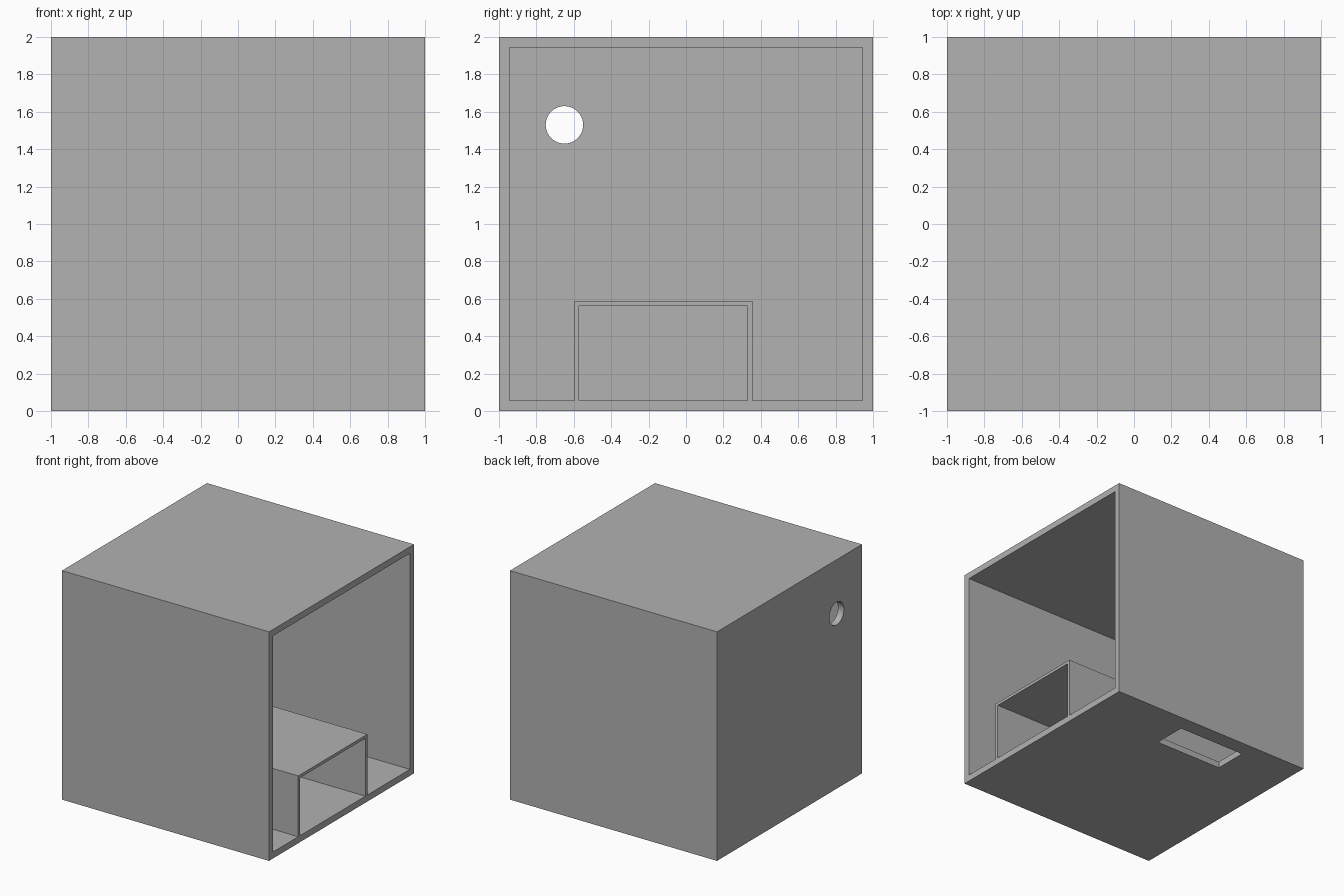
import bpy, bmesh, math
from mathutils import Matrix

cube = bpy.data.objects.get("Cube")
if cube:
    bpy.data.objects.remove(cube, do_unlink=True)

# Single flat grey
grey = bpy.data.materials.new("plain_grey")
grey.use_nodes = True
colour = (0.445, 0.445, 0.445, 1)
grey.diffuse_color = colour
grey.node_tree.nodes["Principled BSDF"].inputs["Base Color"].default_value = colour

WALL = 0.057
INNER = 1 - WALL
TOP = 2 - WALL


def make_object(name, bm):
    bmesh.ops.recalc_face_normals(bm, faces=bm.faces)
    mesh = bpy.data.meshes.new(name)
    bm.to_mesh(mesh)
    bm.free()
    mesh.materials.append(grey)
    obj = bpy.data.objects.new(name, mesh)
    bpy.context.collection.objects.link(obj)
    return obj


def prism(name, profile, x0, x1):
    """Extrude a (y, z) outline along x."""
    bm = bmesh.new()
    face = bm.faces.new([bm.verts.new((x0, y, z)) for y, z in profile])
    ext = bmesh.ops.extrude_face_region(bm, geom=[face])
    verts = [v for v in ext["geom"] if isinstance(v, bmesh.types.BMVert)]
    bmesh.ops.translate(bm, verts=verts, vec=(x1 - x0, 0, 0))
    return make_object(name, bm)


def rect(y0, y1, z0, z1):
    return [(y0, z0), (y1, z0), (y1, z1), (y0, z1)]


# Outer housing block
housing = prism("housing", rect(-1, 1, 0, 2), -1, 1)

# Main cavity, wrapping over the low inner compartment
L, R, H = -0.597, 0.356, 0.588
cavity = prism("cavity_cutter",
               [(-INNER, WALL), (L, WALL), (L, H), (R, H), (R, WALL),
                (INNER, WALL), (INNER, TOP), (-INNER, TOP)], -INNER, 1.2)

# Hollow of the inner compartment
T = 0.026
compartment = prism("compartment_cutter",
                    rect(L + T, R - T, WALL, H - T), -INNER, 1.2)

# Slot through the floor
slot = prism("floor_slot_cutter", rect(0.56, 0.86, -0.1, 0.1), -0.45, 0.21)

# Round hole through the closed side wall
bm = bmesh.new()
bmesh.ops.create_cone(bm, cap_ends=True, segments=64, radius1=0.1, radius2=0.1,
                      depth=0.4,
                      matrix=Matrix.Translation((-1, -0.65, 1.53))
                      @ Matrix.Rotation(math.pi / 2, 4, "Y"))
hole = make_object("wall_hole_cutter", bm)

# Cut everything out, then drop the cutters
cutters = [cavity, compartment, slot, hole]
for cutter in cutters:
    cutter.hide_render = True
    mod = housing.modifiers.new(cutter.name, "BOOLEAN")
    mod.operation = "DIFFERENCE"
    mod.solver = "EXACT"
    mod.object = cutter

bpy.ops.object.select_all(action="DESELECT")
bpy.context.view_layer.objects.active = housing
housing.select_set(True)
for mod in list(housing.modifiers):
    bpy.ops.object.modifier_apply(modifier=mod.name)
for cutter in cutters:
    bpy.data.objects.remove(cutter, do_unlink=True)

bpy.ops.object.shade_smooth_by_angle(angle=math.radians(30))
